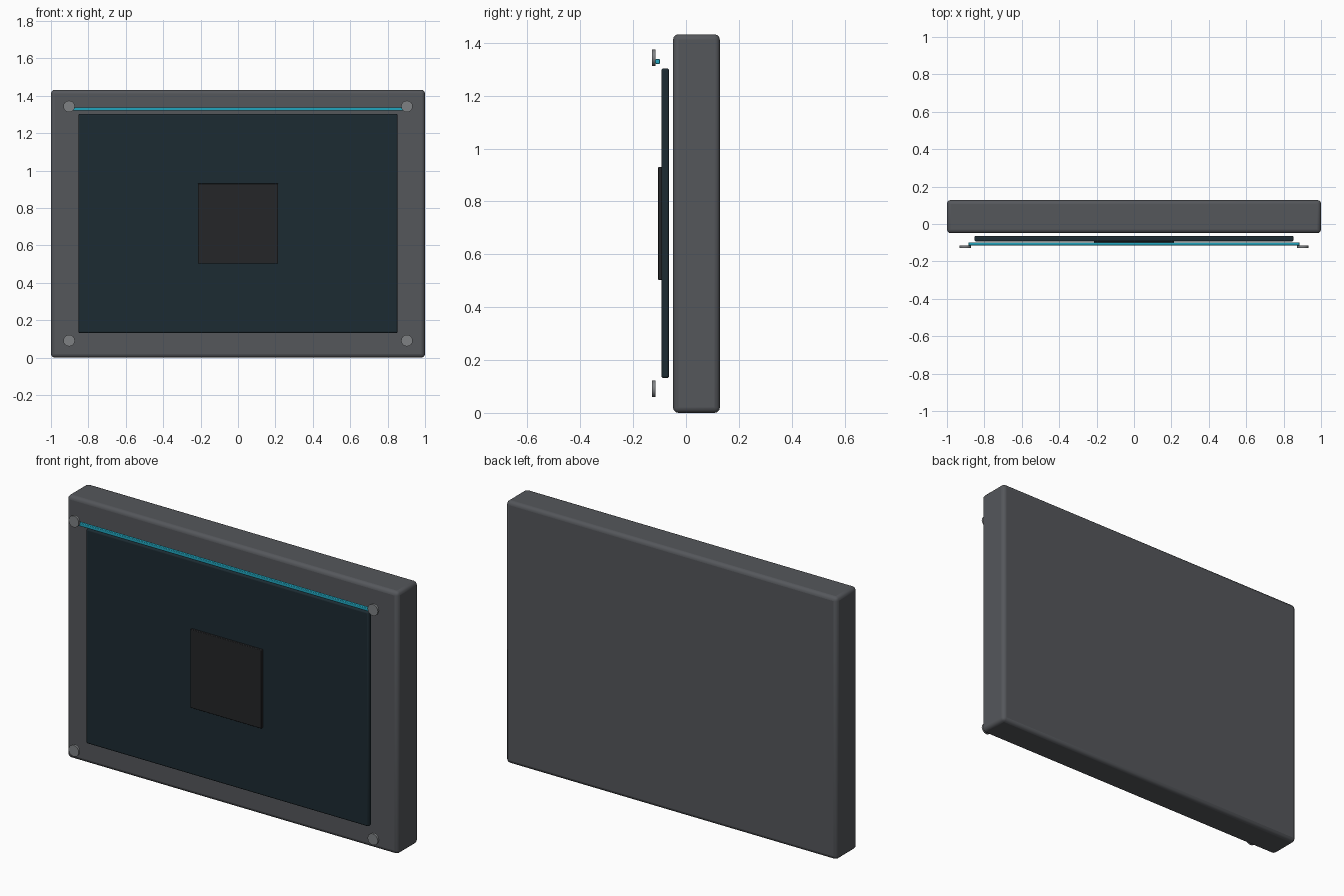
import bpy, math

if "Cube" in bpy.data.objects:
    bpy.data.objects.remove(bpy.data.objects["Cube"])


def material(name, rgb):
    m = bpy.data.materials.new(name)
    m.diffuse_color = (*rgb, 1)
    m.use_nodes = True
    m.node_tree.nodes["Principled BSDF"].inputs["Base Color"].default_value = m.diffuse_color
    return m


def finish(ob, name, mat, bevel, segments):
    ob.name = name
    ob.data.materials.append(mat)
    if bevel:
        mod = ob.modifiers.new("Bevel", "BEVEL")
        mod.width = bevel
        mod.segments = segments
    bpy.ops.object.shade_smooth_by_angle(angle=math.radians(35))
    return ob


def box(name, x, y, z, mat, bevel=0, segments=3):
    """Box from (min, max) pairs on each axis."""
    bpy.ops.mesh.primitive_cube_add(size=1, location=[sum(r) / 2 for r in (x, y, z)])
    ob = bpy.context.object
    ob.scale = [r[1] - r[0] for r in (x, y, z)]
    bpy.ops.object.transform_apply(location=False, rotation=False, scale=True)
    return finish(ob, name, mat, bevel, segments)


body_grey = material("body_grey", (0.09, 0.095, 0.105))
glass = material("dark_glass", (0.012, 0.024, 0.032))
plate = material("plate_black", (0.018, 0.019, 0.021))
cyan = material("cyan_light", (0.015, 0.38, 0.52))
metal = material("screw_metal", (0.21, 0.22, 0.23))

# Main slab
box("housing", (-1, 1), (-0.049, 0.128), (0, 1.432), body_grey, 0.02, 3)

# Front panel with raised centre plate
box("front_panel", (-0.853, 0.853), (-0.093, -0.064), (0.132, 1.303), glass, 0.008, 3)
box("centre_plate", (-0.215, 0.215), (-0.105, -0.09), (0.502, 0.931), plate, 0.003, 2)

# Light strip above the panel
box("light_strip", (-0.885, 0.885), (-0.115, -0.098), (1.32, 1.338), cyan, 0.003, 2)

# Corner screws
for side, x in (("left", -0.903), ("right", 0.903)):
    for level, z in (("lower", 0.091), ("upper", 1.343)):
        bpy.ops.mesh.primitive_cylinder_add(
            vertices=16, radius=0.031, depth=0.013,
            location=(x, -0.1215, z), rotation=(math.pi / 2, 0, 0))
        finish(bpy.context.object, f"{level}_{side}_screw", metal, 0, 1)
